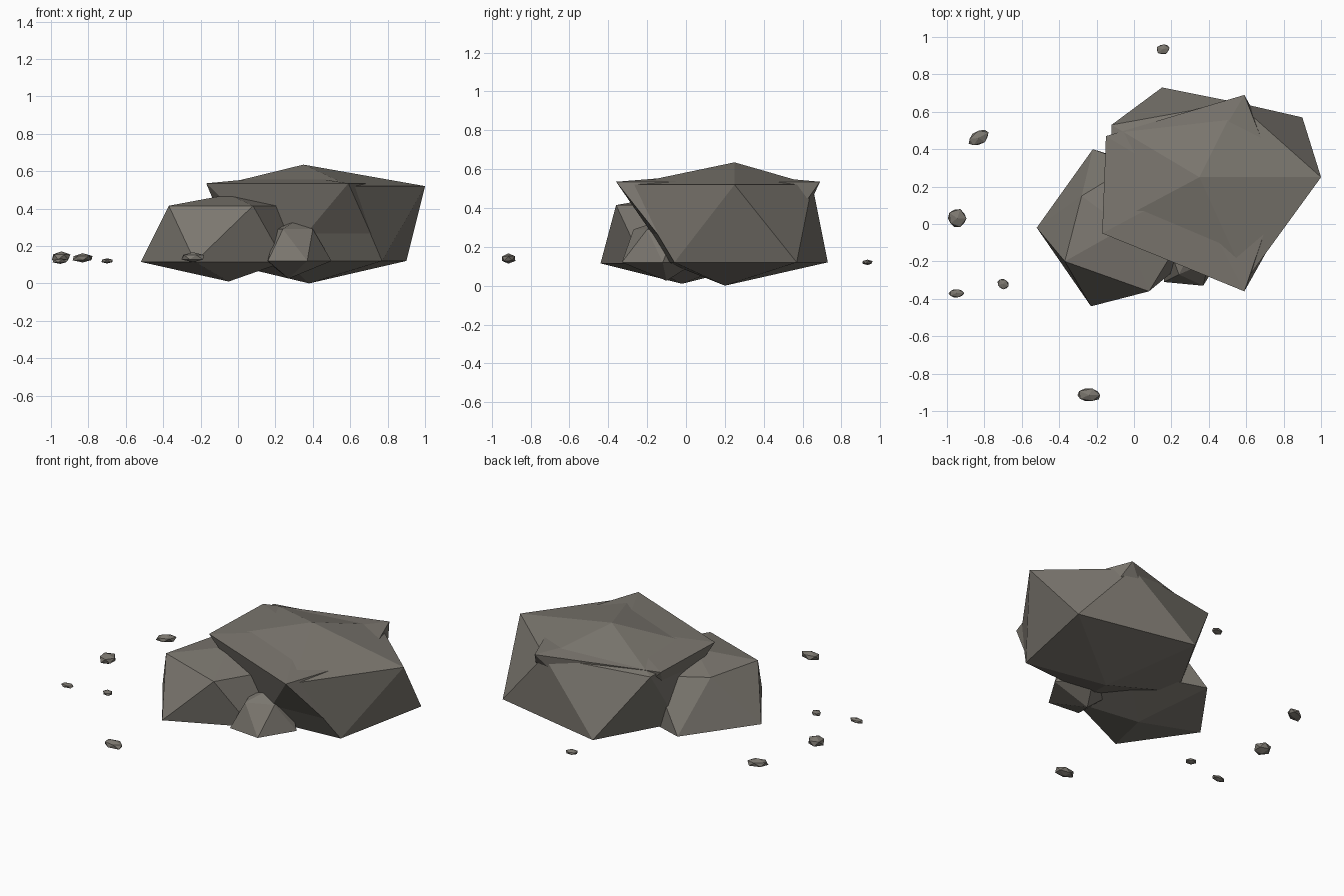
import bpy
import bmesh
import random
from math import radians
from mathutils import Euler, Vector

random.seed(4)
default_cube = bpy.data.objects.get("Cube")
if default_cube:
    bpy.data.objects.remove(default_cube, do_unlink=True)

# One warm grey stone colour
STONE_COLOUR = (0.2, 0.185, 0.16, 1)
stone = bpy.data.materials.new("warm_grey_stone")
stone.use_nodes = True
stone.diffuse_color = STONE_COLOUR
shader = next(n for n in stone.node_tree.nodes if n.type == "BSDF_PRINCIPLED")
shader.inputs["Base Color"].default_value = STONE_COLOUR
shader.inputs["Roughness"].default_value = 0.9


def finish(name, bm):
    """Turn a bmesh into a flat shaded stone object."""
    bmesh.ops.recalc_face_normals(bm, faces=bm.faces)
    mesh = bpy.data.meshes.new(name)
    bm.to_mesh(mesh)
    bm.free()
    mesh.materials.append(stone)
    rock_object = bpy.data.objects.new(name, mesh)
    bpy.context.collection.objects.link(rock_object)
    return rock_object


def boulder(name, bottom, lower_ring, lower_height, upper_ring, upper_height, top):
    """Twenty-sided rock: two poles and two staggered rings of corners."""
    bm = bmesh.new()
    base = bm.verts.new(bottom)
    peak = bm.verts.new(top)
    lower = [bm.verts.new((x, y, lower_height)) for x, y in lower_ring]
    upper = [bm.verts.new((x, y, upper_height)) for x, y in upper_ring]
    count = len(lower)
    for i in range(count):
        following = (i + 1) % count
        bm.faces.new((base, lower[following], lower[i]))
        bm.faces.new((lower[i], lower[following], upper[i]))
        bm.faces.new((lower[following], upper[following], upper[i]))
        bm.faces.new((upper[i], upper[following], peak))
    return finish(name, bm)


def pebble(name, centre, size, turn):
    """Small flattened stone with uneven corners."""
    bm = bmesh.new()
    bmesh.ops.create_icosphere(bm, subdivisions=1, radius=0.5)
    spin = Euler((0, 0, radians(turn))).to_matrix()
    for corner in bm.verts:
        corner.co *= random.uniform(0.9, 1.08)
        scaled = Vector(c * s for c, s in zip(corner.co, size))
        corner.co = spin @ scaled + Vector(centre)
    return finish(name, bm)


# Main boulder
boulder(
    "main_boulder",
    bottom=(0.38, 0.2, 0),
    lower_ring=[(0.9, 0.57), (0.15, 0.73), (-0.12, 0.25), (0.25, -0.1), (0.77, -0.06)],
    lower_height=0.12,
    upper_ring=[(0.55, 0.65), (-0.12, 0.53), (-0.12, 0), (0.6, -0.3), (1, 0.25)],
    upper_height=0.52,
    top=(0.35, 0.25, 0.635),
)

# Overhanging cap rock, tapering down into the main boulder
boulder(
    "cap_boulder",
    bottom=(0.35, 0.2, 0.02),
    lower_ring=[(0.75, 0.4), (0.2, 0.5), (0, 0.2), (0.25, -0.08), (0.77, -0.04)],
    lower_height=0.13,
    upper_ring=[(0.59, 0.69), (-0.15, 0.47), (-0.17, -0.05), (0.59, -0.36), (0.78, 0.2)],
    upper_height=0.535,
    top=(0.3, 0.2, 0.58),
)

# Lower boulder leaning on the right of the pile
boulder(
    "side_boulder",
    bottom=(-0.05, -0.02, 0.01),
    lower_ring=[(-0.52, -0.02), (-0.23, -0.44), (0.25, -0.22), (0.25, 0.25), (-0.22, 0.4)],
    lower_height=0.115,
    upper_ring=[(-0.37, -0.2), (0.08, -0.36), (0.3, 0), (0, 0.32), (-0.28, 0.15)],
    upper_height=0.415,
    top=(-0.05, -0.02, 0.475),
)

# Small wedge at the front, between the boulders
boulder(
    "front_wedge",
    bottom=(0.27, -0.1, 0.025),
    lower_ring=[(0.16, -0.31), (0.37, -0.33), (0.5, -0.12), (0.35, 0.05), (0.15, -0.05)],
    lower_height=0.12,
    upper_ring=[(0.24, -0.27), (0.4, -0.2), (0.4, -0.05), (0.25, 0), (0.2, -0.16)],
    upper_height=0.29,
    top=(0.3, -0.15, 0.33),
)

# Scattered pebbles: centre, size and turn
PEBBLES = {
    "back_pebble": ((0.155, 0.935, 0.12), (0.08, 0.06, 0.03), 10),
    "back_right_pebble": ((-0.83, 0.46, 0.135), (0.13, 0.08, 0.05), 30),
    "right_pebble": ((-0.945, 0.03, 0.14), (0.11, 0.11, 0.065), 0),
    "outer_pebble": ((-0.95, -0.37, 0.12), (0.09, 0.05, 0.03), 0),
    "inner_pebble": ((-0.7, -0.32, 0.12), (0.07, 0.06, 0.03), -20),
    "front_pebble": ((-0.24, -0.915, 0.14), (0.14, 0.08, 0.055), 0),
}
for name, (centre, size, turn) in PEBBLES.items():
    pebble(name, centre, size, turn)
